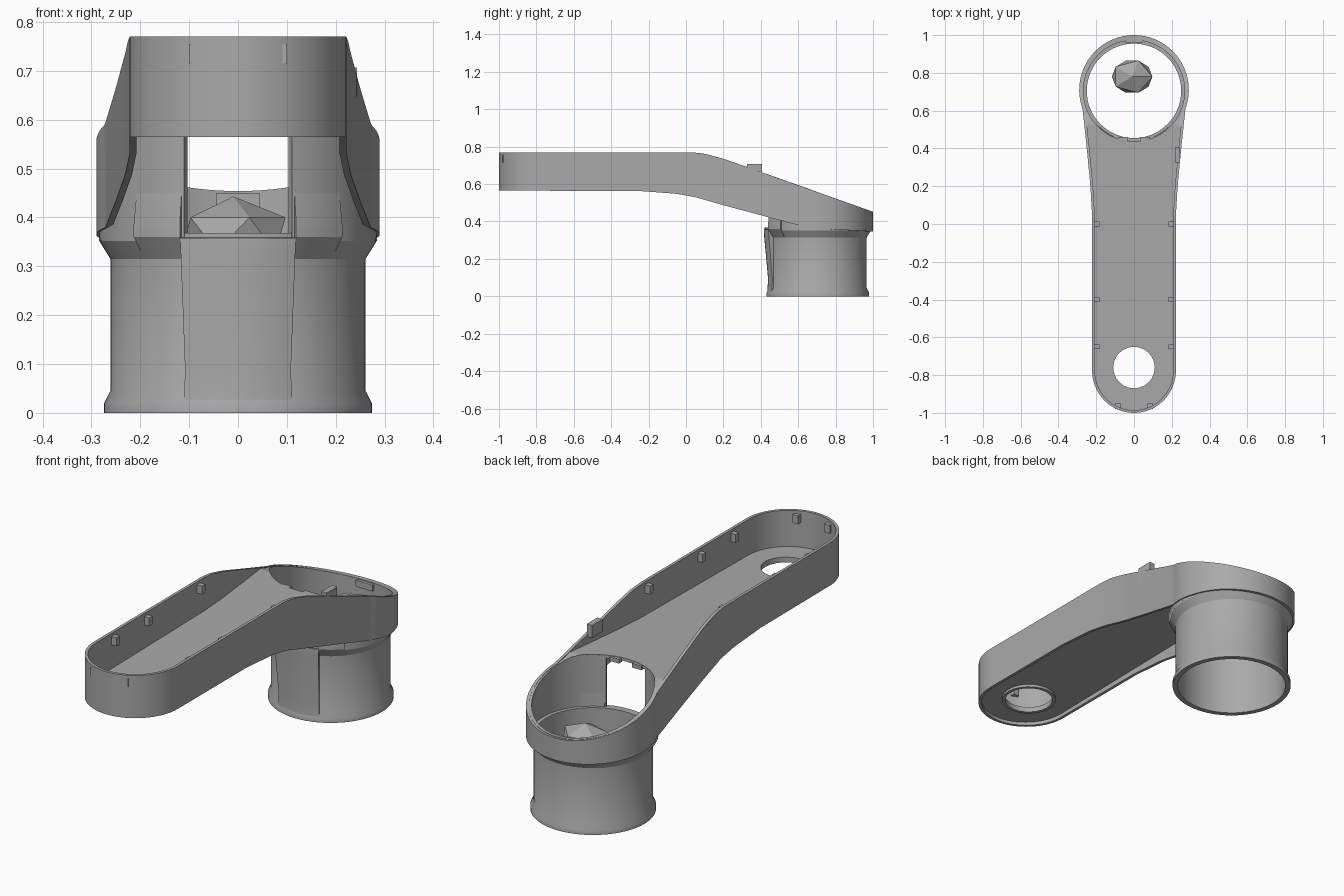
import bpy, bmesh
from math import sin, cos, pi, radians, sqrt, asin
from mathutils import Vector

cube = bpy.data.objects.get("Cube")
if cube:
    bpy.data.objects.remove(cube, do_unlink=True)

grey = bpy.data.materials.new("plain grey")
grey.use_nodes = True
grey.diffuse_color = (0.4, 0.4, 0.4, 1)
grey.node_tree.nodes["Principled BSDF"].inputs["Base Color"].default_value = (0.4, 0.4, 0.4, 1)


def finish(name, bm, smooth=True):
    bmesh.ops.recalc_face_normals(bm, faces=bm.faces)
    me = bpy.data.meshes.new(name)
    bm.to_mesh(me)
    bm.free()
    ob = bpy.data.objects.new(name, me)
    bpy.context.collection.objects.link(ob)
    me.materials.append(grey)
    if smooth:
        bpy.ops.object.select_all(action='DESELECT')
        bpy.context.view_layer.objects.active = ob
        ob.select_set(True)
        bpy.ops.object.shade_smooth_by_angle(angle=radians(30))
    return ob


def loft(name, sections, closed=True):
    """Join matching closed cross-sections into one solid skin."""
    bm = bmesh.new()
    rows = [[bm.verts.new(p) for p in s] for s in sections]
    n = len(rows[0])
    for i in range(len(rows) if closed else len(rows) - 1):
        a, b = rows[i], rows[(i + 1) % len(rows)]
        for j in range(n):
            k = (j + 1) % n
            bm.faces.new((a[j], a[k], b[k], b[j]))
    if not closed:
        bm.faces.new(rows[0])
        bm.faces.new(rows[-1])
    bmesh.ops.remove_doubles(bm, verts=bm.verts, dist=1e-5)
    return finish(name, bm)


def interp(table, t):
    for (a, va), (b, vb) in zip(table, table[1:]):
        if t <= b:
            return va + (vb - va) * max(0, t - a) / (b - a)
    return table[-1][1]


def lathe(name, cy, profile, start=0, end=2 * pi, n=64):
    full = end - start > 6.28
    count = n if full else n + 1
    angles = [start + (end - start) * i / n for i in range(count)]
    return loft(name, [[(r * cos(a), cy + r * sin(a), z) for r, z in profile]
                       for a in angles], full)


def box(name, centre, size):
    bm = bmesh.new()
    bmesh.ops.create_cube(bm, size=1)
    for v in bm.verts:
        v.co = Vector(centre) + Vector(a * b for a, b in zip(v.co, size))
    return finish(name, bm, False)


# Height curves along the arm
CUP_Y, TIP_Y = 0.705, -0.775
TOP = [(-1, 0.77), (0.03, 0.77), (0.1, 0.762), (0.2, 0.735), (0.3, 0.70), (1, 0.452)]
BOTTOM = [(-1, 0.565), (-0.25, 0.563), (-0.05, 0.548), (0.05, 0.53),
          (0.2, 0.487), (0.6, 0.38), (0.75, 0.36), (1, 0.346)]
WIDTH = [(-1, 0.222), (0.05, 0.222), (0.2, 0.231), (0.4, 0.25), (0.611, 0.2725)]

# Half outline of the arm in plan, from the front tip to the back
half = [(0.222 * sin(a), TIP_Y - 0.225 * cos(a)) for a in [i * pi / 32 for i in range(16)]]
half += [(interp(WIDTH, TIP_Y + i * 0.0275), TIP_Y + i * 0.0275) for i in range(50)]
half += [(0.29 * cos(a), CUP_Y + 0.005 + 0.29 * sin(a))
         for a in [radians(-20 + 110 * i / 30) for i in range(31)]]
half[-1] = (0, 1.0)
outline = half + [(-x, y) for x, y in half[-2:0:-1]]


def inset(points, d):
    out = []
    for i, (x, y) in enumerate(points):
        px, py = points[i - 1]
        qx, qy = points[(i + 1) % len(points)]
        length = sqrt((qx - px) ** 2 + (qy - py) ** 2)
        out.append((x - d * (qy - py) / length, y + d * (qx - px) / length))
    return out


# Outer wall band
inner = inset(outline, 0.014)
loft("arm_wall", [[(x, y, interp(BOTTOM, y)), (x, y, interp(TOP, y)),
                   (u, v, interp(TOP, y)), (u, v, interp(BOTTOM, y))]
                  for (x, y), (u, v) in zip(outline, inner)])

# Floor plate, two halves with round openings at the tip and the cup
HOLE_Y, HOLE_R, CUP_R = -0.76, 0.11, 0.268
inner_width = [(y, x + 0.004) for x, y in inner[:len(half)]]


def floor_section(y, side):
    hole = max(HOLE_R ** 2 - (y - HOLE_Y) ** 2, CUP_R ** 2 - (y - CUP_Y) ** 2, 0)
    h, w = sqrt(hole), interp(inner_width, y)
    w = max(w, h + 0.002)
    z = min(0.595 + 0.02 * (y + 1) / 1.45, interp(TOP, y) - 0.003)
    return [(side * h, y, z), (side * w, y, z), (side * w, y, z - 0.015), (side * h, y, z - 0.015)]


rows = [-0.985 + 0.0075 * i for i in range(15)]
rows += [HOLE_Y - HOLE_R * cos(pi * i / 24) for i in range(25)]
rows += [-0.62 + 0.05 * i for i in range(21)]
rows += [CUP_Y - CUP_R * cos(pi / 2 * i / 24) for i in range(25)]
rows.sort()
for side, label in ((1, "left"), (-1, "right")):
    loft("floor_" + label, [floor_section(y, side) for y in rows], False)

# Lip under the tip opening
lathe("tip_opening_lip", HOLE_Y, [(0.11, 0.572), (0.11, 0.597), (0.125, 0.597), (0.125, 0.572)], n=24)

# Socket tube with foot flange, collar and inner ledge
lathe("socket_tube", CUP_Y, [(0.274, 0), (0.274, 0.02), (0.261, 0.045), (0.261, 0.315),
                             (0.284, 0.352), (0.284, 0.368), (0.25, 0.368), (0.25, 0)])

# Upper cup wall, open at the front with a window
gap = asin(0.11 / 0.284)
sections = []
for i in range(61):
    a = -pi / 2 + gap + (2 * pi - 2 * gap) * i / 60
    y = CUP_Y + 0.284 * sin(a)
    z = min(0.612, interp(TOP, y) - 0.002)
    sections.append([(r * cos(a), CUP_Y + r * sin(a), h)
                     for r, h in ((0.284, 0.36), (0.284, z), (0.268, z), (0.268, 0.36))])
loft("cup_wall", sections, False)

# Raised panel on the front of the socket
cover = asin(0.11 / 0.27)
lathe("front_panel", CUP_Y, [(0.255, 0.002), (0.272, 0.002), (0.266, 0.09), (0.288, 0.33),
                             (0.288, 0.358), (0.255, 0.362)],
      -pi / 2 - cover, -pi / 2 + cover, 12)

# Sloped gussets beside the window
for s in (1, -1):
    centre = -pi / 2 + s * 0.62
    lathe("gusset_left" if s > 0 else "gusset_right", CUP_Y,
          [(0.262, 0.315), (0.292, 0.36), (0.292, 0.385), (0.282, 0.465), (0.27, 0.465)],
          centre - 0.2, centre + 0.2, 6)

# Clips along the inside of the wall
for s in (1, -1):
    side = "left" if s > 0 else "right"
    for i, y in enumerate((-0.65, -0.4, 0.0)):
        box(f"clip_{side}_{i + 1}", (s * 0.2, y, 0.735), (0.034, 0.026, 0.04))
    box("clip_tip_" + side, (s * 0.085, -0.965, 0.735), (0.03, 0.03, 0.04))
    box("window_clip_" + side, (s * 0.06, 0.447, 0.603), (0.05, 0.025, 0.02))
box("clip_back", (0, 0.97, 0.435), (0.09, 0.025, 0.03))
box("latch_tab", (0.23, 0.365, 0.677), (0.028, 0.08, 0.06))

# Faceted knob inside the socket
bm = bmesh.new()
bmesh.ops.create_icosphere(bm, subdivisions=1, radius=1)
for v in bm.verts:
    v.co = Vector((-0.01 + 0.12 * v.co.x, 0.78 + 0.1 * v.co.y, 0.365 + 0.078 * v.co.z))
finish("socket_knob", bm)
